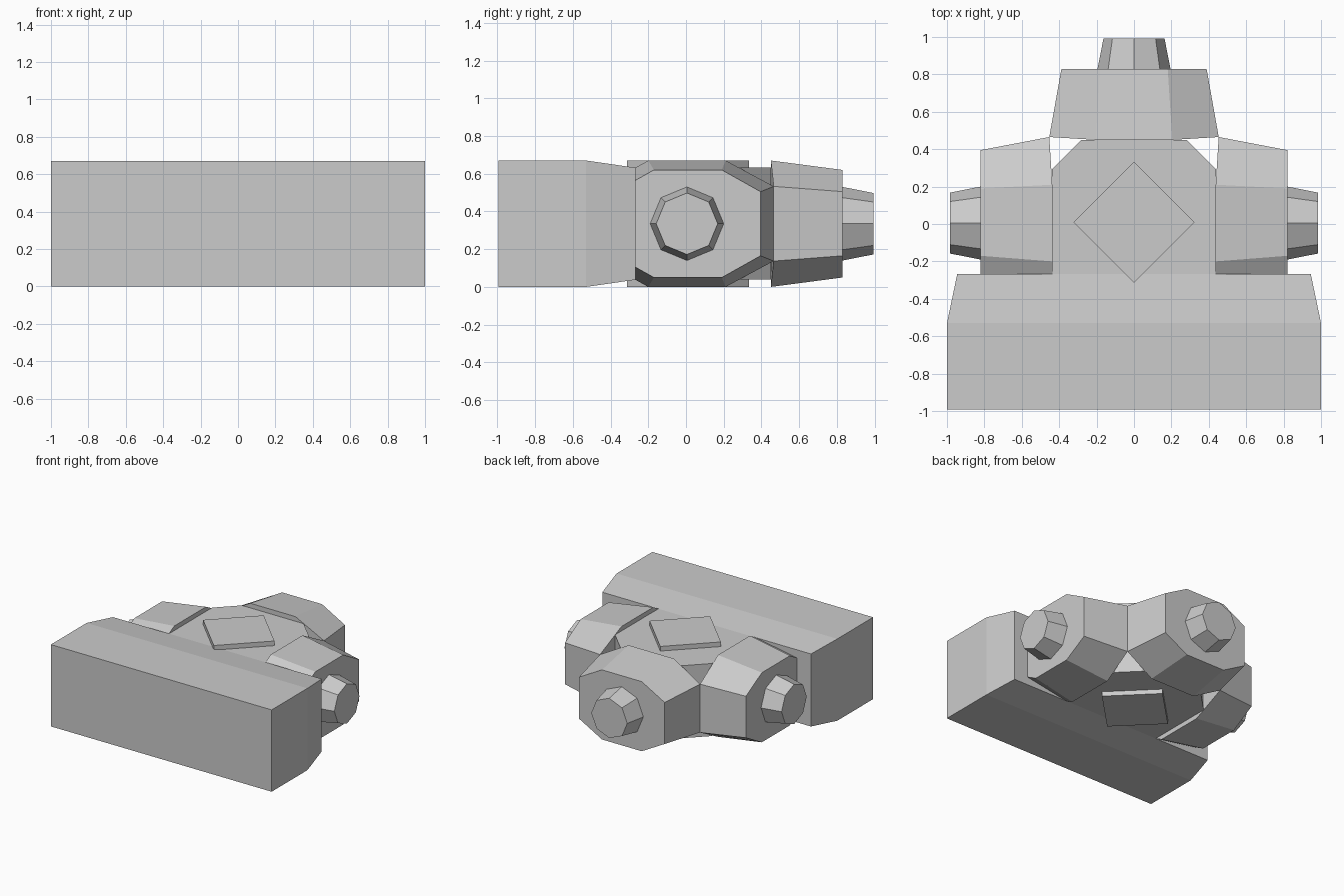
import bpy, bmesh, math

if "Cube" in bpy.data.objects:
    bpy.data.objects.remove(bpy.data.objects["Cube"])

ZC = 0.335  # mid height of the model


def loft(name, rings):
    """Join equal-sized rings of 3D points into a closed solid."""
    bm = bmesh.new()
    loops = [[bm.verts.new(p) for p in ring] for ring in rings]
    n = len(loops[0])
    for a, b in zip(loops, loops[1:]):
        for i in range(n):
            j = (i + 1) % n
            bm.faces.new((a[i], a[j], b[j], b[i]))
    bm.faces.new(loops[0])
    bm.faces.new(loops[-1])
    bmesh.ops.recalc_face_normals(bm, faces=bm.faces)
    me = bpy.data.meshes.new(name)
    bm.to_mesh(me)
    bm.free()
    ob = bpy.data.objects.new(name, me)
    bpy.context.collection.objects.link(ob)
    return ob


def section(half):
    """Close an upper half outline by mirroring it about mid height."""
    upper = [(u, ZC + h) for u, h in half]
    return upper + [(u, 2 * ZC - z) for u, z in reversed(upper)]


def octagon(r, c=0.005):
    return [(c + r * math.cos(k * math.pi / 4), ZC + r * math.sin(k * math.pi / 4))
            for k in range(8)]


# Wide front block, tapering at the rear
loft("front_block", [
    [(-w, y, ZC - h), (w, y, ZC - h), (w, y, ZC + h), (-w, y, ZC + h)]
    for y, w, h in ((-0.993, 1, ZC), (-0.53, 1, ZC), (-0.267, 0.945, 0.297))])

# Central core with cut rear corners
plan = [(-0.438, -0.267), (0.438, -0.267), (0.438, 0.292),
        (0.28, 0.45), (-0.28, 0.45), (-0.438, 0.292)]
loft("core", [[(x, y, z) for x, y in plan] for z in (0.038, 0.632)])

# Raised diamond through the top and bottom of the core
loft("diamond_plate", [
    [(0.323, 0.01, z), (0, 0.333, z), (-0.323, 0.01, z), (0, -0.313, z)]
    for z in (0, 2 * ZC)])

# Side arms and their octagonal end bosses
base = section([(-0.272, 0.295), (-0.20, 0.335), (0.21, 0.335), (0.465, 0.198)])
tip = section([(-0.272, 0.228), (-0.17, 0.285), (0.185, 0.285), (0.395, 0.17)])
tip[2], tip[5] = (0.19, ZC + 0.285), (0.19, ZC - 0.285)
for side, s in (("left", -1), ("right", 1)):
    loft(side + "_arm", [
        [(s * (0.453 if y > 0.4 else 0.437), y, z) for y, z in base],
        [(s * 0.82, y, z) for y, z in tip]])
    loft(side + "_boss", [[(s * x, y, z) for y, z in octagon(r)]
                          for x, r in ((0.82, 0.195), (0.983, 0.163))])

# Rear arm and boss
base = section([(-0.453, 0.198), (-0.205, 0.335), (0.205, 0.335), (0.453, 0.198)])
tip = section([(-0.388, 0.17), (-0.18, 0.285), (0.18, 0.285), (0.388, 0.17)])
loft("rear_arm", [
    [(x, 0.465 if abs(x) > 0.4 else 0.45, z) for x, z in base],
    [(x, 0.83, z) for x, z in tip]])
loft("rear_boss", [[(x, y, z) for x, z in octagon(r, 0)]
                   for y, r in ((0.83, 0.195), (0.993, 0.163))])
